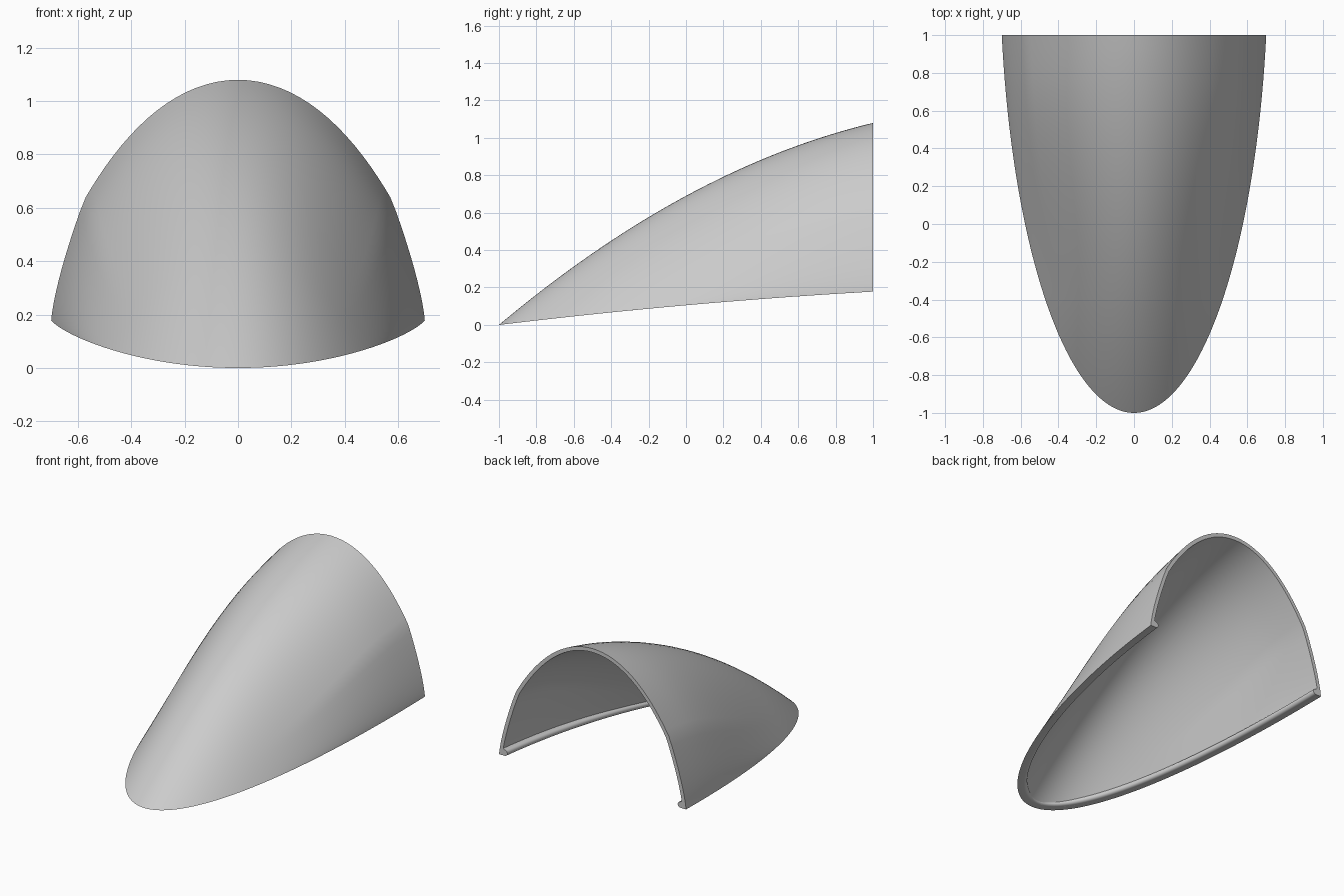
import bpy, bmesh, math
from mathutils import Vector

cube = bpy.data.objects.get("Cube")
if cube:
    bpy.data.objects.remove(cube, do_unlink=True)

STATIONS, HALF, THICK = 48, 28, 0.025

grey = bpy.data.materials.new("light grey")
grey.use_nodes = True
grey.diffuse_color = (0.6, 0.6, 0.6, 1)
grey.node_tree.nodes["Principled BSDF"].inputs["Base Color"].default_value = (0.6, 0.6, 0.6, 1)


def half_width(d):
    """Plan outline: part of an ellipse, d measured back from the nose."""
    return 0.71 * math.sqrt(1 - ((2.4 - d) / 2.4) ** 2)


def crown(d):
    return 0.84 * d - 0.15 * d * d


def sill(d):
    return 0.121 * d - 0.016 * d * d


def back_arch(u):
    """Unit height of the back opening: rounded top, steeper below the shoulders."""
    if u < 0.824:
        return 1 - 0.654 * u ** 2 - 0.12 * u ** 4
    return 0.5 * ((1 - u) / 0.176) ** (1 / 1.35)


def roof(x, d):
    """Outer skin height: a plain parabola in front, filling out to the back arch."""
    if d <= 0:
        return 0
    u = min(abs(x) / half_width(d), 1)
    t = min(max((d - 0.6) / 1.2, 0), 1)
    full = t * t * (3 - 2 * t)
    arch = (1 - full) * (1 - u * u) + full * back_arch(u)
    return sill(d) + (crown(d) - sill(d)) * arch


def depth(i):
    # stations crowd towards the nose and run a little past the back cut
    return 2.1 * (i / STATIONS) ** 2


def skin(bm, rings, closed):
    n = len(rings[0])
    for a, b in zip(rings, rings[1:]):
        for j in range(n if closed else n - 1):
            k = (j + 1) % n
            bm.faces.new((a[j], a[k], b[k], b[j]))


def trim_back(bm):
    """Cut everything behind the open back and cap the cut."""
    cut = bmesh.ops.bisect_plane(bm, geom=bm.verts[:] + bm.edges[:] + bm.faces[:],
                                 plane_co=(0, 1, 0), plane_no=(0, 1, 0), clear_outer=True)
    edges = [e for e in cut["geom_cut"] if isinstance(e, bmesh.types.BMEdge)]
    bmesh.ops.holes_fill(bm, edges=edges, sides=0)
    bmesh.ops.recalc_face_normals(bm, faces=bm.faces[:])


def finish(bm, name):
    mesh = bpy.data.meshes.new(name)
    bm.to_mesh(mesh)
    bm.free()
    mesh.materials.append(grey)
    ob = bpy.data.objects.new(name, mesh)
    bpy.context.collection.objects.link(ob)
    bpy.ops.object.select_all(action="DESELECT")
    ob.select_set(True)
    bpy.context.view_layer.objects.active = ob
    bpy.ops.object.shade_smooth_by_angle(angle=math.radians(35))


# Canopy shell: outer skin lofted from the nose, inner skin offset along normals
bm = bmesh.new()
# points crowd towards the steep sides
section = [math.sin(math.pi / 2 * j / HALF) for j in range(-HALF, HALF + 1)]
rings = []
for i in range(1, STATIONS + 1):
    d = depth(i)
    w = half_width(d)
    rings.append([bm.verts.new((w * u, d - 1, roof(w * u, d))) for u in section])
skin(bm, rings, False)
nose = bm.verts.new((0, -1, 0))
for a, b in zip(rings[0], rings[0][1:]):
    bm.faces.new((nose, b, a))
bmesh.ops.recalc_face_normals(bm, faces=bm.faces[:])
bm.normal_update()
sign = 1 if rings[-1][HALF].normal.z > 0 else -1
outer = bm.faces[:]
border = [e for e in bm.edges if e.is_boundary]
inner = {v: bm.verts.new(v.co - v.normal * sign * THICK) for v in bm.verts[:]}
for copy in inner.values():
    # keep the inner edge above the sill line
    copy.co.z = max(copy.co.z, sill(max(copy.co.y + 1, 0)))
for f in outer:
    bm.faces.new([inner[v] for v in reversed(f.verts)])
for e in border:
    a, b = e.verts
    bm.faces.new((a, b, inner[b], inner[a]))
trim_back(bm)
finish(bm, "canopy_shell")

# Sill lip: rounded bead swept along the lower edge, pointing inwards
bm = bmesh.new()
bead = [(0.042 + 0.02 * math.sin(a), 0.02 - 0.02 * math.cos(a))
        for a in (math.pi * k / 8 for k in range(9))]
profile = [(0.003, 0.0)] + bead + [(0.022, 0.055)]
rings = []
for s in range(-STATIONS, STATIONS + 1):
    d = depth(abs(s))
    x = math.copysign(half_width(d), s)
    # inward normal of the elliptical outline
    inward = Vector((-x / 0.71 ** 2, (2.4 - d) / 2.4 ** 2, 0)).normalized()
    ring = []
    for across, up in profile:
        p = Vector((x, d - 1, 0)) + inward * across
        base, top = sill(p.y + 1), roof(p.x, p.y + 1)
        # stay under the skin where the nose tapers
        p.z = base + min(up, max(0.85 * (top - base) - 0.002, 0))
        ring.append(bm.verts.new(p))
    rings.append(ring)
skin(bm, rings, True)
trim_back(bm)
finish(bm, "sill_lip")
